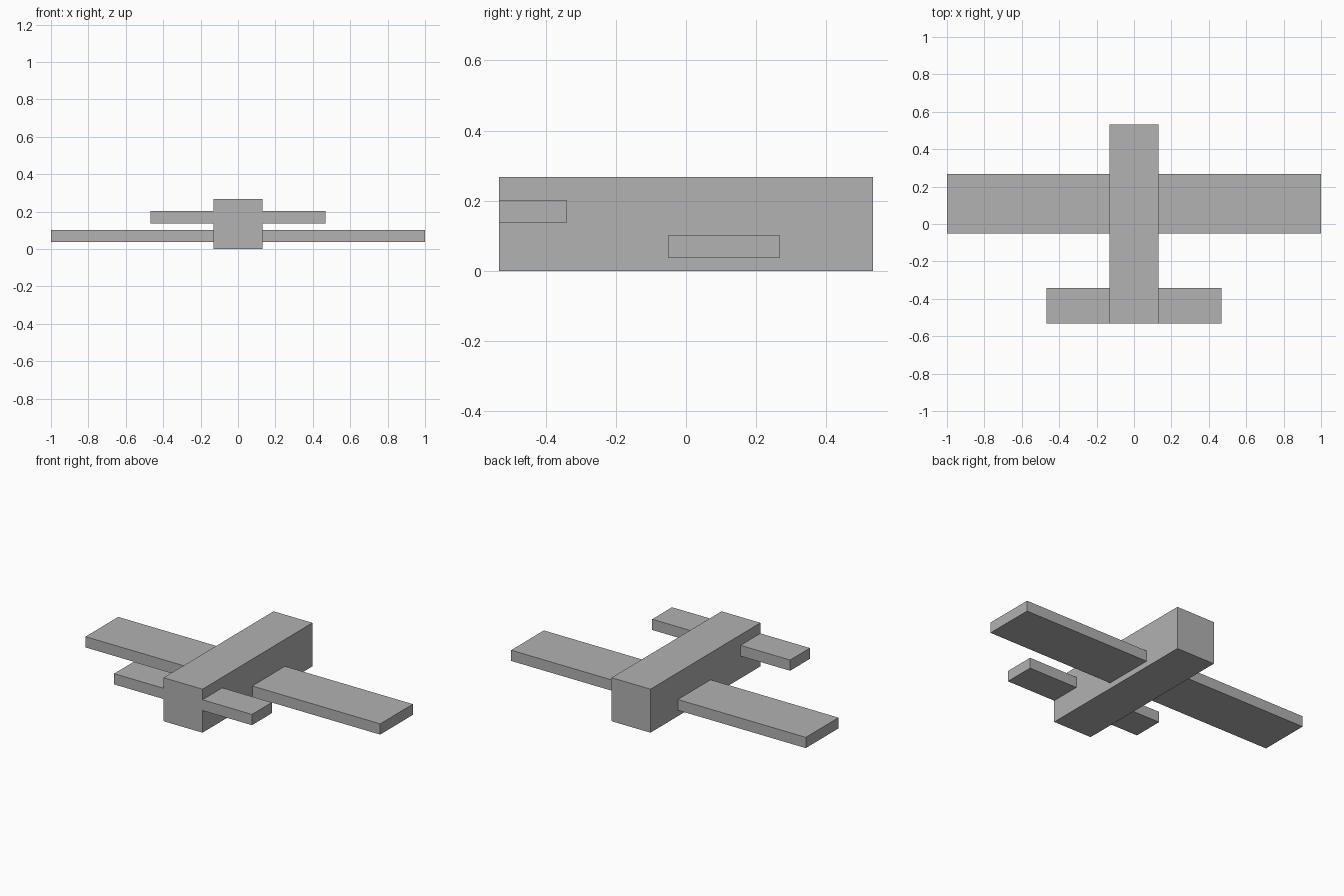
import bpy
from mathutils import Vector

cube = bpy.data.objects.get("Cube")
if cube:
    bpy.data.objects.remove(cube, do_unlink=True)

# Single plain grey finish
grey = bpy.data.materials.new("plain grey")
grey.use_nodes = True
color = (0.445, 0.445, 0.445, 1)
grey.diffuse_color = color
grey.node_tree.nodes["Principled BSDF"].inputs["Base Color"].default_value = color


def box(name, low, high):
    """Flat-faced box between two opposite corners."""
    low, high = Vector(low), Vector(high)
    bpy.ops.mesh.primitive_cube_add(size=1, location=(low + high) / 2)
    obj = bpy.context.object
    obj.name = name
    obj.scale = high - low
    bpy.ops.object.transform_apply(location=False, rotation=False, scale=True)
    obj.data.materials.append(grey)
    return obj


def panel_pair(name, root, tip, y_range, z_range):
    """Matching panels on both sides of the body."""
    for side, sign in (("left", 1), ("right", -1)):
        x0, x1 = sorted((sign * root, sign * tip))
        box(f"{side}_{name}", (x0, y_range[0], z_range[0]), (x1, y_range[1], z_range[1]))


# Body
half_width = 0.132
half_length = 0.533
box("fuselage", (-half_width, -half_length, 0), (half_width, half_length, 0.267))

# Main wings and the raised tail planes, flush with the body's end
panel_pair("wing", half_width, 1.0, (-0.05, 0.267), (0.036, 0.102))
panel_pair("tailplane", half_width, 0.468, (-half_length, -0.341), (0.136, 0.202))
